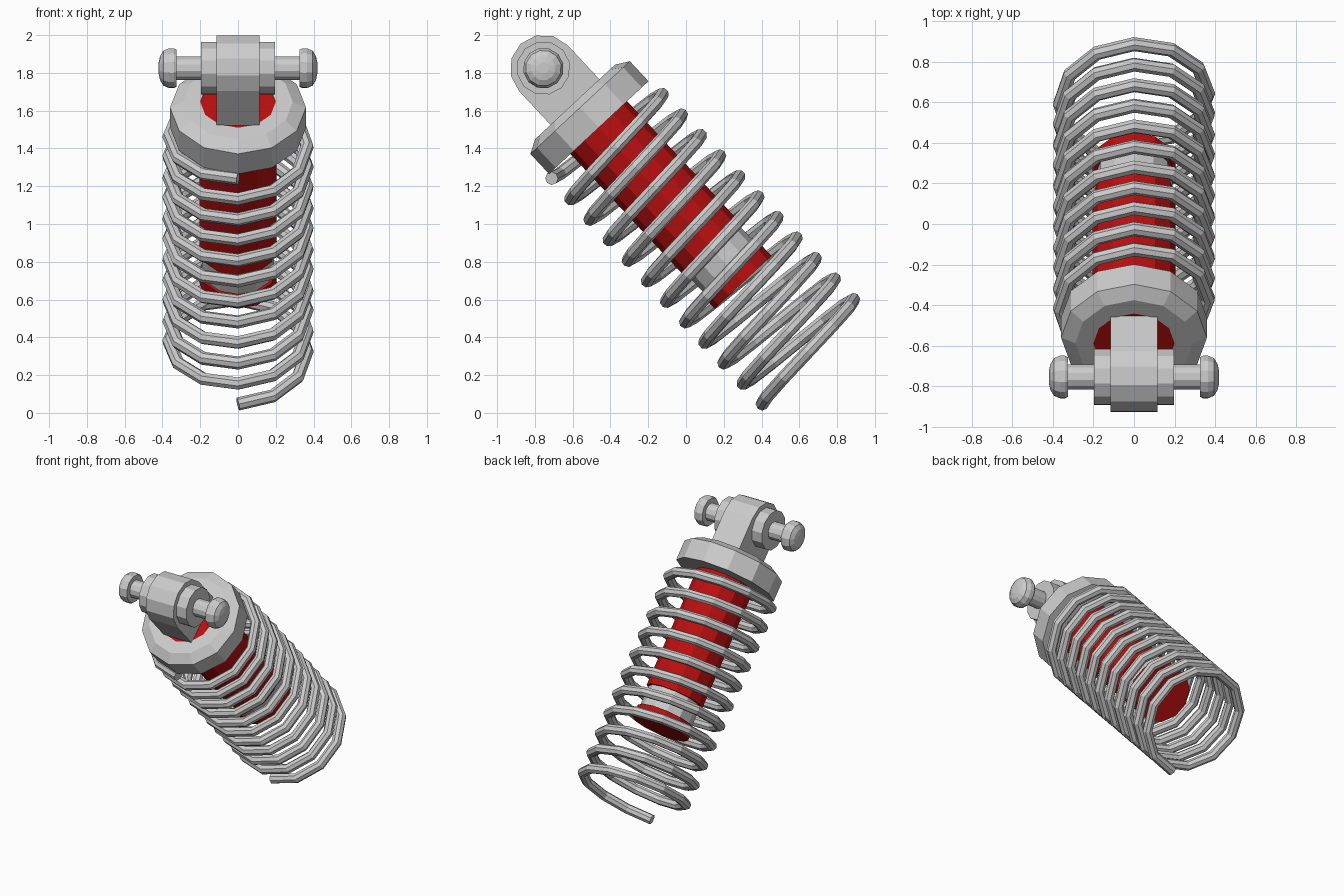
import bpy, bmesh, math
from mathutils import Matrix, Vector

if "Cube" in bpy.data.objects:
    bpy.data.objects.remove(bpy.data.objects["Cube"])

# Local frame: eye centre at origin, damper axis along -z; tilted into place
PLACE = Matrix.Translation((0, -0.755, 1.825)) @ Matrix.Rotation(math.radians(43), 4, 'X')
TO_X = Matrix.Rotation(math.radians(90), 4, 'Y')   # turns a z lathe into an x lathe
SIDES = 12

red = bpy.data.materials.new("red_paint")
red.diffuse_color = (0.5, 0.005, 0.005, 1)
red.use_nodes = True
red.node_tree.nodes["Principled BSDF"].inputs["Base Color"].default_value = red.diffuse_color


def finish(name, bm, turn=Matrix(), mat=None):
    bmesh.ops.recalc_face_normals(bm, faces=bm.faces)
    me = bpy.data.meshes.new(name)
    bm.to_mesh(me)
    bm.free()
    me.transform(PLACE @ turn)
    if mat:
        me.materials.append(mat)
    ob = bpy.data.objects.new(name, me)
    bpy.context.collection.objects.link(ob)
    return ob


def lathe(name, profile, turn=Matrix(), mat=None, ring=False):
    """Revolve (radius, z) points; ends are capped, or joined if ring."""
    bm = bmesh.new()
    loops = [[bm.verts.new((r * math.cos(a), r * math.sin(a), z))
              for a in (math.tau * i / SIDES for i in range(SIDES))]
             for r, z in profile]
    pairs = list(zip(loops, loops[1:]))
    if ring:
        pairs.append((loops[-1], loops[0]))
    else:
        bm.faces.new(loops[0])
        bm.faces.new(loops[-1])
    for a, b in pairs:
        for i in range(SIDES):
            j = (i + 1) % SIDES
            bm.faces.new((a[i], a[j], b[j], b[i]))
    return finish(name, bm, turn, mat)


# Damper body: red tube, grey band, red end cap
lathe("damper_tube", [(0.205, -0.25), (0.205, -1.31)], mat=red)
lathe("damper_band", [(0.19, -1.30), (0.19, -1.47)])
lathe("damper_end", [(0.205, -1.46), (0.205, -1.55)], mat=red)

# Bevelled spring collar
lathe("spring_collar", [(0.2, -0.245), (0.29, -0.245), (0.36, -0.285),
                        (0.36, -0.43), (0.2, -0.43)], ring=True)

# Mounting arm with rounded top
bm = bmesh.new()
R, W = 0.177, 0.115
outline = [(R * math.cos(math.pi * i / 6), R * math.sin(math.pi * i / 6)) for i in range(7)]
outline += [(-R, -0.28), (R, -0.28)]
face = bm.faces.new([bm.verts.new((-W, y, z)) for y, z in outline])
ext = bmesh.ops.extrude_face_region(bm, geom=[face])
bmesh.ops.translate(bm, vec=(2 * W, 0, 0),
                    verts=[v for v in ext["geom"] if isinstance(v, bmesh.types.BMVert)])
finish("mount_arm", bm)

# Bushing, pin and rounded pin heads
lathe("bushing", [(0.142, -0.197), (0.142, 0.197)], TO_X)
lathe("pin", [(0.064, -0.34), (0.064, 0.34)], TO_X)
for side, label in ((1, "right"), (-1, "left")):
    lathe("pin_head_" + label,
          [(r, side * x) for r, x in ((0.1, 0.325), (0.108, 0.34), (0.108, 0.365),
                                      (0.095, 0.395), (0.065, 0.413), (0.03, 0.42))], TO_X)

# Coil spring: 11 turns swept with a round wire
TURNS, COIL_R, BOTTOM, PITCH = 11, 0.366, -2.09, 0.1485
curve = bpy.data.curves.new("spring_path", 'CURVE')
curve.dimensions = '3D'
curve.bevel_depth = 0.035
curve.bevel_resolution = 2
curve.use_fill_caps = True
spline = curve.splines.new('POLY')
count = TURNS * 12 + 1
spline.points.add(count - 1)
for i in range(count):
    a = math.tau * i / 12 - math.pi / 2
    p = PLACE @ Vector((COIL_R * math.cos(a), COIL_R * math.sin(a), BOTTOM + PITCH * i / 12))
    spline.points[i].co = (*p, 1)
spring = bpy.data.objects.new("coil_spring", curve)
bpy.context.collection.objects.link(spring)
bpy.context.view_layer.objects.active = spring
spring.select_set(True)
bpy.ops.object.convert(target='MESH')
for poly in bpy.context.object.data.polygons:
    poly.use_smooth = False
